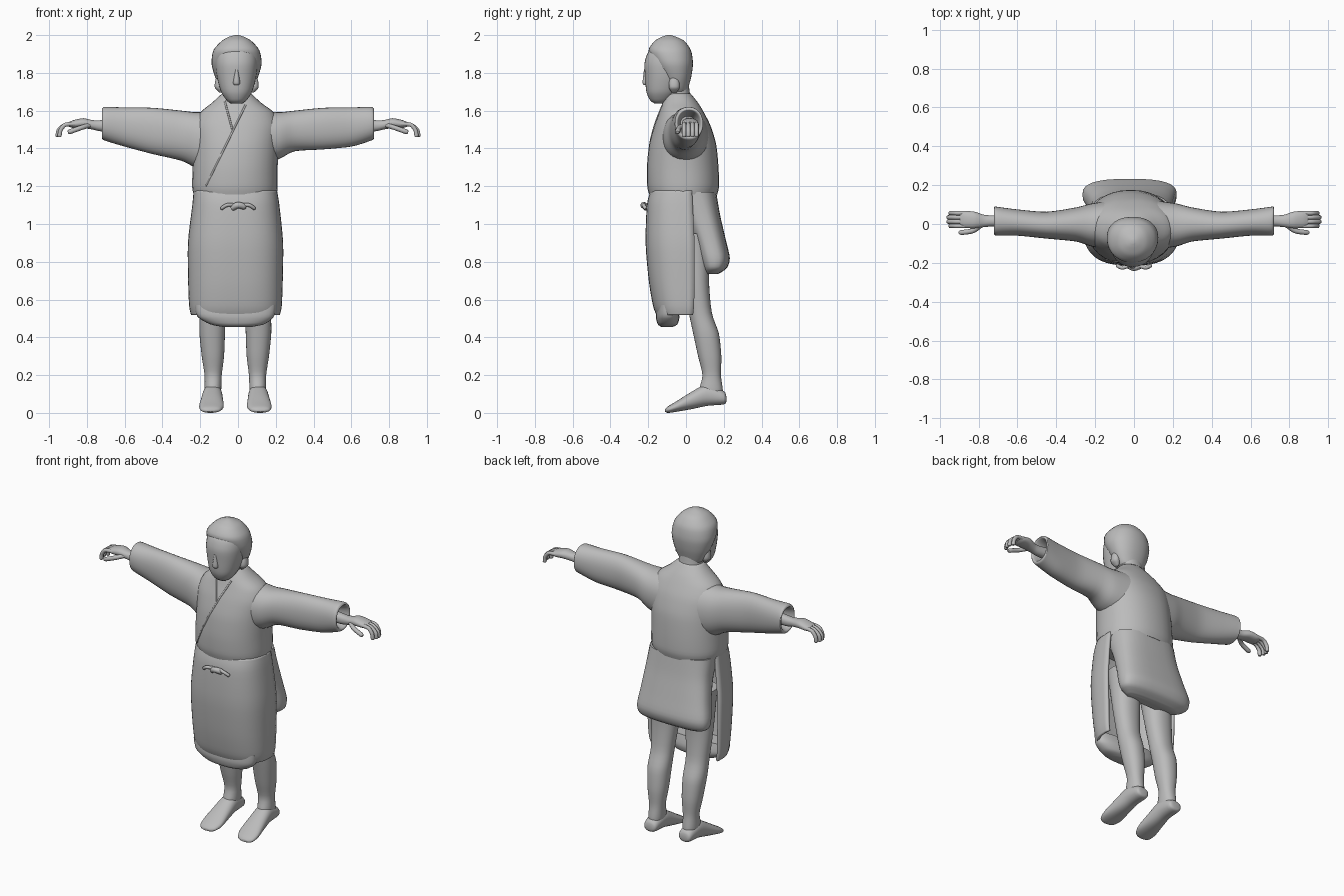
import bpy, bmesh, math
from mathutils import Vector

cube = bpy.data.objects.get("Cube")
if cube:
    bpy.data.objects.remove(cube, do_unlink=True)

# One plain clay colour for the whole figure
clay = bpy.data.materials.new("clay_grey")
clay.use_nodes = True
clay.diffuse_color = (.5, .5, .5, 1)
clay.node_tree.nodes["Principled BSDF"].inputs["Base Color"].default_value = clay.diffuse_color
clay.node_tree.nodes["Principled BSDF"].inputs["Roughness"].default_value = .8


def finish(obj, angle=50):
    """Give the object its colour and smooth shading."""
    obj.data.materials.clear()
    obj.data.materials.append(clay)
    bpy.ops.object.select_all(action='DESELECT')
    obj.select_set(True)
    bpy.context.view_layer.objects.active = obj
    bpy.ops.object.shade_smooth_by_angle(angle=math.radians(angle))
    return obj


def spline(rows, steps):
    """Smoothly interpolate rows of numbers, passing through each one."""
    out = []
    last = len(rows) - 1
    for i in range(last):
        before, start, end, after = (rows[max(0, min(last, i + k))] for k in (-1, 0, 1, 2))
        for step in range(steps):
            f = step / steps
            row = []
            for p, q, r, s in zip(before, start, end, after):
                m, n = (r - p) * .4, (s - q) * .4
                row.append(q + m * f + (3 * (r - q) - 2 * m - n) * f ** 2
                           + (2 * (q - r) + m + n) * f ** 3)
            out.append(row)
    out.append(rows[-1])
    return out


def loft(name, axis, rows, side=1, shift=0, power=2.2, arc=None, steps=4, segments=32):
    """Skin rounded sections; each row is position, then low/high of both cross axes."""
    order = {'x': (0, 1, 2), 'y': (1, 0, 2), 'z': (1, 2, 0)}[axis]
    start, end = arc or (0, math.tau)
    count = segments + 1 if arc else segments
    bm = bmesh.new()
    rings = []
    for t, a_low, a_high, b_low, b_high in spline(rows, steps):
        ring = []
        for k in range(count):
            angle = start + (end - start) * k / segments
            c, s = math.cos(angle), math.sin(angle)
            a = math.copysign(abs(c) ** (2 / power), c)
            b = math.copysign(abs(s) ** (2 / power), s)
            values = (t, (a_low + a_high + a * (a_high - a_low)) / 2,
                      (b_low + b_high + b * (b_high - b_low)) / 2)
            point = [values[j] for j in order]
            point[0] = point[0] * side + shift
            ring.append(bm.verts.new(point))
        rings.append(ring)
    for low, high in zip(rings, rings[1:]):
        for k in range(segments):
            n = (k + 1) % count
            bm.faces.new((low[k], low[n], high[n], high[k]))
    if not arc:
        bm.faces.new(rings[0])
        bm.faces.new(rings[-1])
    bmesh.ops.recalc_face_normals(bm, faces=bm.faces)
    mesh = bpy.data.meshes.new(name)
    bm.to_mesh(mesh)
    bm.free()
    obj = bpy.data.objects.new(name, mesh)
    bpy.context.collection.objects.link(obj)
    if arc:
        solid = obj.modifiers.new("cloth_thickness", 'SOLIDIFY')
        solid.thickness = .014
        solid.offset = 0
    return finish(obj)


def tube(name, points, radius):
    """Round cord along smooth points, tapering at its tip."""
    curve = bpy.data.curves.new(name, 'CURVE')
    curve.dimensions = '3D'
    curve.bevel_depth = radius
    curve.bevel_resolution = 3
    curve.use_fill_caps = True
    path = spline(points, 5)
    poly = curve.splines.new('POLY')
    poly.points.add(len(path) - 1)
    for point, place in zip(poly.points, path):
        point.co = (*place, 1)
    poly.points[-1].radius = .6
    obj = bpy.data.objects.new(name, curve)
    bpy.context.collection.objects.link(obj)
    bpy.ops.object.select_all(action='DESELECT')
    obj.select_set(True)
    bpy.context.view_layer.objects.active = obj
    bpy.ops.object.convert(target='MESH')
    return finish(bpy.context.object)


# Jacket body
jacket = loft("jacket_body", 'z', [
    (1.155, -.235, .205, -.195, .165), (1.2, -.243, .21, -.205, .175),
    (1.3, -.24, .21, -.207, .172), (1.42, -.235, .215, -.195, .16),
    (1.52, -.235, .22, -.168, .13), (1.59, -.2, .19, -.142, .095),
    (1.64, -.14, .125, -.125, .065), (1.69, -.085, .07, -.1, .025)])

# Neck, face and hair
loft("neck", 'z', [(1.6, -.09, .07, -.11, .04), (1.68, -.08, .065, -.11, .022),
                   (1.78, -.08, .065, -.12, .01)])
loft("face", 'z', [
    (1.637, -.035, .02, -.165, -.12), (1.655, -.06, .045, -.19, -.08),
    (1.7, -.09, .075, -.21, -.04), (1.78, -.112, .097, -.217, 0),
    (1.85, -.12, .105, -.22, .02), (1.91, -.11, .095, -.2, .01),
    (1.96, -.06, .05, -.15, -.03)])
loft("hair", 'z', [
    (1.69, -.07, .055, -.09, .005), (1.72, -.095, .08, -.105, .012),
    (1.78, -.122, .107, -.135, .028), (1.85, -.14, .125, -.175, .037),
    (1.92, -.13, .113, -.198, .026), (1.97, -.085, .07, -.165, -.01),
    (1.992, -.045, .03, -.125, -.055), (2, -.015, .005, -.1, -.08)])
loft("nose", 'z', [(1.735, -.02, .005, -.222, -.19), (1.75, -.026, .011, -.23, -.19),
                   (1.82, -.014, 0, -.222, -.2)])

# Front skirt panel wraps half way round and has a tucked lower hem
loft("front_skirt", 'z', [
    (1.175, -.228, .2, -.18, .17), (1.1, -.235, .212, -.2, .19),
    (.9, -.258, .232, -.207, .21), (.7, -.257, .23, -.19, .2),
    (.57, -.252, .225, -.168, .18), (.52, -.242, .215, -.15, .16)],
    power=2.7, arc=(math.pi - .12, math.tau + .12))
loft("tucked_hem", 'z', [
    (.455, -.08, .07, -.13, -.07), (.47, -.15, .14, -.15, -.045),
    (.51, -.215, .19, -.16, -.035), (.57, -.23, .2, -.155, -.05)], power=2.5)

# Back skirt panel flares out, then tucks under
loft("back_skirt", 'z', [
    (1.17, -.225, .195, -.1, .16), (1.05, -.225, .2, -.02, .18),
    (.92, -.245, .21, .035, .21), (.82, -.265, .22, .065, .232),
    (.765, -.255, .21, .085, .215), (.735, -.2, .16, .1, .17)], power=2.8)

# Lapel folds lie on the jacket surface
bpy.context.view_layer.update()


def lapel(name, top, bottom):
    points = []
    for k in range(7):
        x, z = Vector(top).lerp(Vector(bottom), k / 6)
        hit, place, normal, index = jacket.ray_cast((x, -1, z), (0, 1, 0))
        if hit:
            points.append(tuple(place + Vector((0, .001, 0))))
    tube(name, points, .005)


lapel("outer_lapel", (.04, 1.63), (-.17, 1.2))
lapel("inner_lapel", (-.07, 1.65), (-.03, 1.5))

# Belt knot with two short loose ends
tube("belt_knot", [(-.03, -.21, 1.085), (0, -.225, 1.1), (.04, -.21, 1.09)], .017)
for side in (-1, 1):
    tube("belt_end", [(side * .02, -.212, 1.1), (side * .06, -.225, 1.1),
                      (side * .09, -.212, 1.08)], .01)

# Limbs, built once and repeated for each side
for side, label in ((1, "left"), (-1, "right")):
    drop = .05 if side < 0 else 0
    loft(label + "_sleeve", 'x', [
        (.12, -.13, .12, 1.31 - drop, 1.6), (.22, -.115, .105, 1.345 - drop, 1.592),
        (.3, -.09, .085, 1.385 - drop, 1.6), (.45, -.075, .063, 1.395 - drop / 2, 1.615),
        (.6, -.06, .075, 1.41, 1.617), (.7, -.06, .088, 1.44, 1.62),
        (.718, -.055, .09, 1.45, 1.612), (.712, -.042, .075, 1.465, 1.6),
        (.62, -.03, .05, 1.49, 1.57)], side)
    loft(label + "_hand", 'x', [
        (.6, -.02, .05, 1.49, 1.565), (.72, -.013, .045, 1.49, 1.55),
        (.77, -.016, .047, 1.5, 1.55), (.82, -.022, .063, 1.508, 1.56),
        (.87, -.02, .067, 1.508, 1.55), (.895, -.01, .06, 1.515, 1.54)], side)
    for finger in range(4):
        y = -.01 + .022 * finger
        reach = .95 if finger in (1, 2) else .94
        tube(label + "_finger", [(side * .86, y, 1.53), (side * .915, y, 1.525),
                                 (side * reach, y, 1.495),
                                 (side * (reach + .005), y, 1.46)], .0115)
    tube(label + "_thumb", [(side * .78, 0, 1.525), (side * .83, -.035, 1.51),
                            (side * .9, -.045, 1.485)], .013)
    loft(label + "_leg", 'z', [
        (.06, .085, .155, .08, .19), (.12, .075, .163, .07, .195),
        (.2, .072, .163, .087, .185), (.3, .06, .178, .064, .187),
        (.42, .055, .19, .038, .174), (.53, .052, .19, .015, .137),
        (.7, .035, .2, -.015, .122), (.95, .02, .2, -.07, .13)], side, -.014)
    loft(label + "_foot", 'y', [
        (.214, .1, .145, .06, .085), (.2, .078, .163, .045, .115),
        (.11, .07, .172, .037, .15), (.03, .065, .182, .02, .112),
        (-.05, .062, .192, .006, .062), (-.095, .08, .182, 0, .035),
        (-.11, .11, .155, .006, .02)], side, -.014)
    # Hair lock beside the jaw
    loft(label + "_hair_lock", 'z', [
        (1.695, .075, .09, -.075, -.05), (1.72, .07, .115, -.09, -.035),
        (1.75, .07, .115, -.09, -.035), (1.79, .07, .105, -.08, -.045)], side, -.007)
